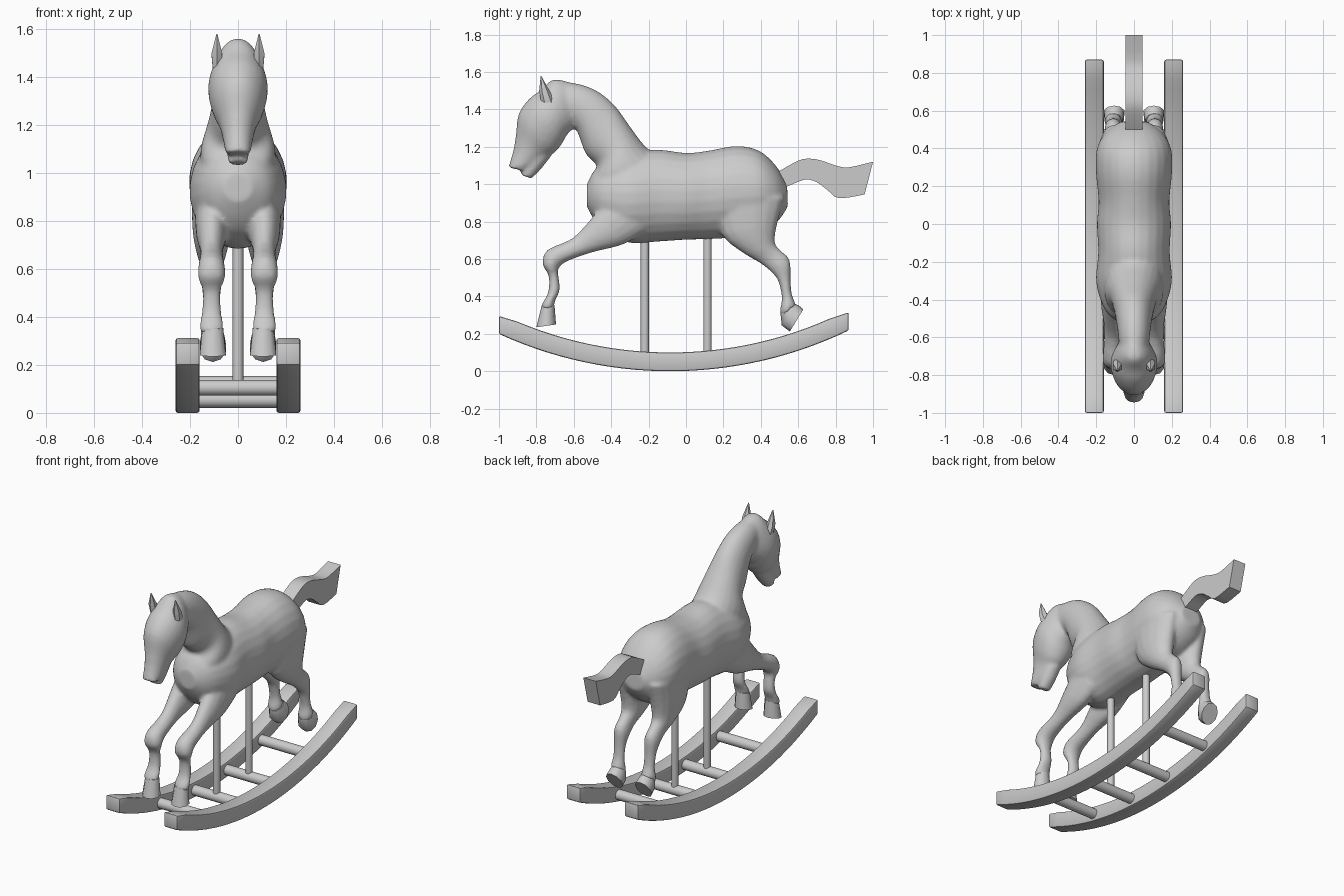
import bpy, bmesh, math
from mathutils import Vector

if "Cube" in bpy.data.objects:
    bpy.data.objects.remove(bpy.data.objects["Cube"])


def finish(bm, name, angle=35, bevel=0):
    bmesh.ops.recalc_face_normals(bm, faces=bm.faces)
    me = bpy.data.meshes.new(name)
    bm.to_mesh(me)
    bm.free()
    ob = bpy.data.objects.new(name, me)
    bpy.context.collection.objects.link(ob)
    bpy.context.view_layer.objects.active = ob
    for o in bpy.context.selected_objects:
        o.select_set(False)
    ob.select_set(True)
    if bevel:
        m = ob.modifiers.new("bevel", 'BEVEL')
        m.width, m.segments = bevel, 2
        bpy.ops.object.modifier_apply(modifier=m.name)
    bpy.ops.object.shade_smooth_by_angle(angle=math.radians(angle))
    return ob


def spline(rows, steps):
    """Catmull-Rom interpolation of section rows."""
    rows = [Vector(r) for r in rows]
    out = []
    for i in range(len(rows) - 1):
        a, b = rows[max(i - 1, 0)], rows[i]
        c, d = rows[i + 1], rows[min(i + 2, len(rows) - 1)]
        for k in range(steps):
            t = k / steps
            out.append(0.5 * (2 * b + (c - a) * t + (2 * a - 5 * b + 4 * c - d) * t * t
                              + (3 * b - a - 3 * c + d) * t ** 3))
    return out + [rows[-1]]


def loft(bm, rows, cx=0.0, steps=4, sides=24):
    """Each row: y,z of one edge, y,z of the opposite edge, half width."""
    rings = []
    for y1, z1, y2, z2, w in spline(rows, steps):
        ring = []
        for i in range(sides):
            t = 2 * math.pi * (i + 0.5) / sides
            s = math.sin(t) / 2
            ring.append(bm.verts.new((cx + w * math.cos(t),
                                      (y1 + y2) / 2 + (y1 - y2) * s,
                                      (z1 + z2) / 2 + (z1 - z2) * s)))
        rings.append(ring)
    for a, b in zip(rings, rings[1:]):
        for i in range(sides):
            j = (i + 1) % sides
            bm.faces.new((a[i], a[j], b[j], b[i]))
    bm.faces.new(rings[0])
    bm.faces.new(rings[-1])


def strip(name, top, bottom, x0, x1, bevel=0):
    """Solid strip between a top and a bottom side profile."""
    bm = bmesh.new()
    rings = [[bm.verts.new((x, *p)) for x, p in ((x0, t), (x1, t), (x1, b), (x0, b))]
             for t, b in zip(top, bottom)]
    for a, b in zip(rings, rings[1:]):
        for i in range(4):
            j = (i + 1) % 4
            bm.faces.new((a[i], a[j], b[j], b[i]))
    bm.faces.new(rings[0])
    bm.faces.new(rings[-1])
    return finish(bm, name, 30, bevel)


def rod(name, a, b, r):
    a, b = Vector(a), Vector(b)
    bm = bmesh.new()
    bmesh.ops.create_cone(bm, cap_ends=True, segments=16, radius1=r, radius2=r, depth=(b - a).length)
    ob = finish(bm, name)
    ob.location = (a + b) / 2
    ob.rotation_euler = (b - a).to_track_quat('Z', 'Y').to_euler()


# Horse: torso, neck, head, jaw and legs fused into one skin
torso = [(-.53, 1.0, -.53, .88, .06), (-.485, 1.08, -.485, .80, .13), (-.40, 1.13, -.42, .735, .175),
         (-.29, 1.165, -.30, .685, .202), (-.15, 1.185, -.15, .692, .19), (0, 1.168, 0, .702, .197),
         (.12, 1.18, .12, .705, .188), (.27, 1.205, .27, .715, .202), (.39, 1.18, .40, .74, .198),
         (.48, 1.10, .49, .80, .15), (.54, 1.0, .545, .88, .07)]
neck = [(-.10, 1.12, -.50, .84, .16), (-.21, 1.195, -.515, 1.0, .155), (-.30, 1.31, -.475, 1.09, .125),
        (-.38, 1.42, -.535, 1.16, .105), (-.47, 1.495, -.57, 1.25, .093), (-.57, 1.535, -.595, 1.30, .085),
        (-.68, 1.55, -.66, 1.33, .075)]
head = [(-.62, 1.545, -.60, 1.36, .06), (-.71, 1.56, -.595, 1.31, .09), (-.775, 1.505, -.635, 1.265, .118),
        (-.84, 1.455, -.66, 1.22, .124), (-.895, 1.375, -.70, 1.17, .108), (-.91, 1.26, -.755, 1.14, .077),
        (-.925, 1.175, -.80, 1.10, .062), (-.95, 1.09, -.86, 1.07, .052)]
jaw = [(-.86, 1.17, -.72, 1.15, .055), (-.87, 1.11, -.775, 1.08, .048), (-.885, 1.05, -.825, 1.03, .04)]
front = [(-.40, .95, -.22, .74, .07), (-.505, .82, -.34, .675, .065), (-.61, .71, -.50, .635, .047),
         (-.74, .65, -.64, .585, .055), (-.768, .575, -.683, .545, .056), (-.735, .51, -.68, .50, .038),
         (-.738, .42, -.674, .435, .041), (-.77, .36, -.70, .375, .05), (-.775, .33, -.705, .335, .046)]
hind = [(.14, .92, .53, .93, .085), (.19, .73, .49, .79, .08), (.30, .635, .475, .69, .062),
        (.40, .575, .505, .648, .045), (.465, .52, .555, .595, .045), (.495, .475, .56, .49, .037),
        (.512, .39, .565, .42, .037), (.503, .33, .58, .375, .046), (.508, .29, .59, .355, .046)]
bm = bmesh.new()
for part in (torso, neck, head, jaw):
    loft(bm, part)
for s in (-1, 1):
    loft(bm, front, s * .11, 3, 16)
    loft(bm, hind, s * .11, 3, 16)
horse = finish(bm, "horse_body")
m = horse.modifiers.new("fuse", 'REMESH')
m.mode, m.voxel_size, m.use_smooth_shade = 'VOXEL', 0.011, True
bpy.ops.object.modifier_apply(modifier="fuse")
m = horse.modifiers.new("soften", 'SMOOTH')
m.factor, m.iterations = 0.5, 6
bpy.ops.object.modifier_apply(modifier="soften")

# Hooves and ears
front_hoof = [(-.772, .35, -.703, .355, .046), (-.80, .235, -.695, .25, .057)]
hind_hoof = [(.505, .31, .585, .36, .045), (.512, .245, .605, .35, .053), (.555, .212, .627, .33, .057)]
for s, side in ((-1, "left"), (1, "right")):
    for name, rows in (("front_hoof", front_hoof), ("hind_hoof", hind_hoof)):
        bm = bmesh.new()
        loft(bm, rows, s * .105, 1, 10)
        finish(bm, f"{name}_{side}", 45)
    bm = bmesh.new()
    loft(bm, [(-.775, 1.44, -.70, 1.43, .02), (-.785, 1.50, -.725, 1.49, .026),
              (-.777, 1.578, -.772, 1.576, .003)], s * .088, 1, 6)
    finish(bm, f"ear_{side}")

# Tail
strip("tail",
      spline([(.50, 1.07), (.56, 1.105), (.63, 1.135), (.71, 1.13), (.80, 1.10), (.87, 1.09), (1.0, 1.12)], 3),
      spline([(.50, .97), (.57, 1.0), (.64, 1.025), (.70, 1.01), (.76, .965), (.82, .925), (.955, .945)], 3),
      -.045, .045)

# Rockers
R, Y0 = 2.2, -.085


def arc(r, y_from, y_to, n=28):
    a, b = math.asin((y_from - Y0) / R), math.asin((y_to - Y0) / R)
    return [(Y0 + r * math.sin(a + (b - a) * i / n), R - r * math.cos(a + (b - a) * i / n))
            for i in range(n + 1)]


for s, side in ((-1, "left"), (1, "right")):
    top, bottom = arc(R - .1, -1.0, .87), arc(R, -1.0, .87)
    top[0], top[-1] = (-1.0, .295), (.87, .315)
    strip(f"rocker_{side}", top, bottom, s * .16, s * .26, .01)

# Crossbars and posts
for i, y in enumerate((-.575, -.22, .115, .47)):
    z = .05 + (y - Y0) ** 2 / (2 * R)
    rod(f"crossbar_{i + 1}", (-.18, y, z), (.18, y, z), .033)
for name, y in (("front_post", -.22), ("rear_post", .115)):
    rod(name, (0, y, .05), (0, y, .75), .022)
